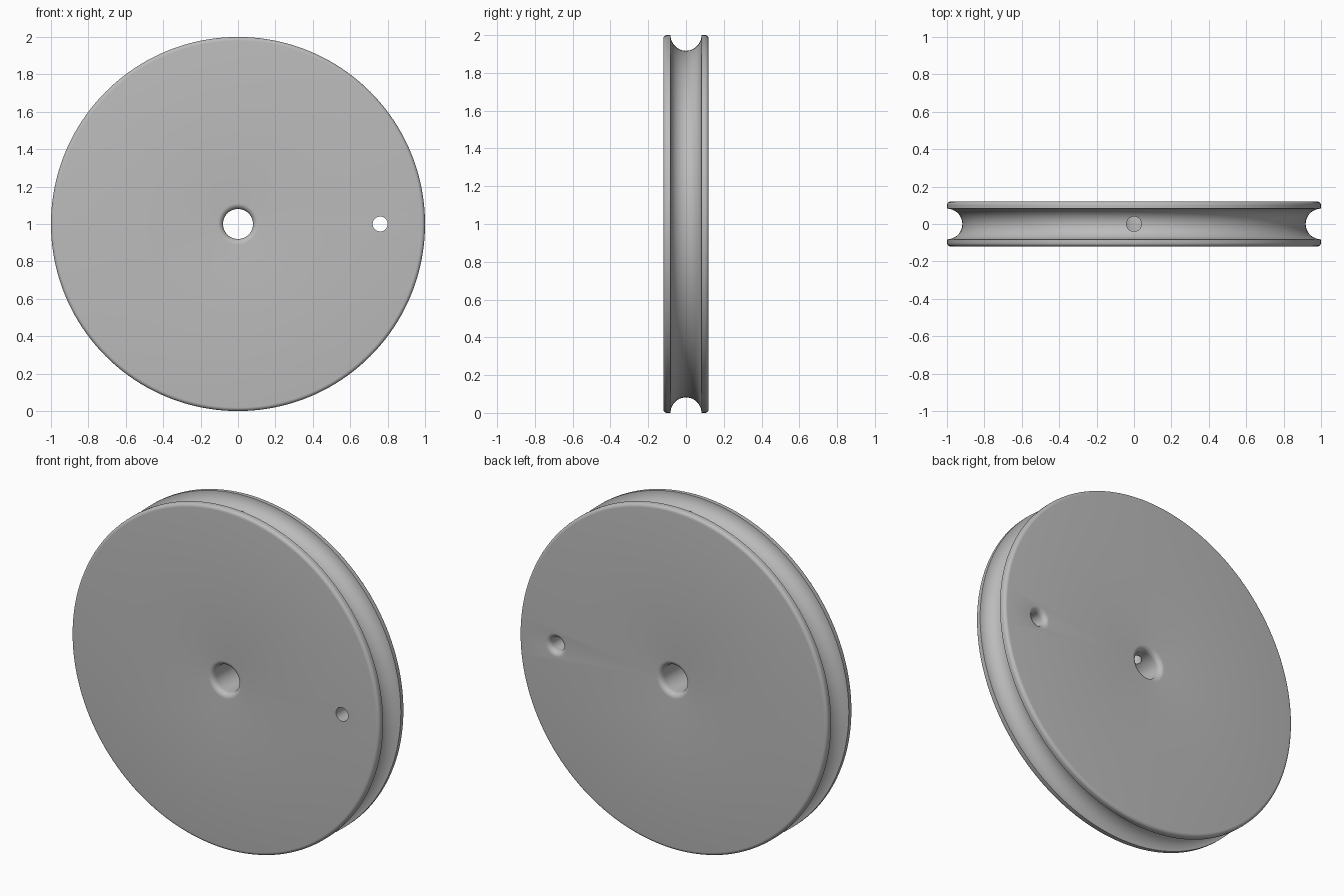
import bpy, bmesh, math
from mathutils import Matrix

cube = bpy.data.objects.get("Cube")
if cube:
    bpy.data.objects.remove(cube)

HALF, RADIUS, BORE, HOLE = 0.12, 1.0, 0.08, 0.04
GROOVE, LIP, FLARE = 0.082, 0.02, 0.03

grey = bpy.data.materials.new("plain grey")
grey.use_nodes = True
colour = (0.5, 0.5, 0.5, 1)
grey.diffuse_color = colour
grey.node_tree.nodes["Principled BSDF"].inputs["Base Color"].default_value = colour


def arc(cr, cy, radius, start, end, steps):
    """Arc points (radius, axial position) between two angles in degrees."""
    angles = [math.radians(start + (end - start) * i / steps) for i in range(steps + 1)]
    return [(cr + radius * math.cos(a), cy + radius * math.sin(a)) for a in angles]


def lathe(name, profile, steps, closed):
    """Spin a profile around the y axis."""
    bm = bmesh.new()
    verts = [bm.verts.new((r, y, 0)) for r, y in profile]
    edges = [bm.edges.new(pair) for pair in zip(verts, verts[1:])]
    if closed:
        edges.append(bm.edges.new((verts[-1], verts[0])))
    bmesh.ops.spin(bm, geom=verts + edges, cent=(0, 0, 0), axis=(0, 1, 0),
                   angle=math.tau, steps=steps, use_duplicate=False)
    bmesh.ops.remove_doubles(bm, verts=bm.verts, dist=1e-5)
    bmesh.ops.holes_fill(bm, edges=[e for e in bm.edges if e.is_boundary], sides=0)
    bmesh.ops.recalc_face_normals(bm, faces=bm.faces)
    mesh = bpy.data.meshes.new(name)
    bm.to_mesh(mesh)
    bm.free()
    mesh.materials.append(grey)
    obj = bpy.data.objects.new(name, mesh)
    bpy.context.collection.objects.link(obj)
    return obj


# Wheel section: flared bore, rounded rims and round rope groove
section = arc(BORE + FLARE, FLARE - HALF, FLARE, 180, 270, 8)
section += arc(RADIUS - LIP, LIP - HALF, LIP, 270, 360, 6)
section += arc(RADIUS, 0, GROOVE, 270, 90, 28)
section += arc(RADIUS - LIP, HALF - LIP, LIP, 0, 90, 6)
section += arc(BORE + FLARE, HALF - FLARE, FLARE, 90, 180, 8)
wheel = lathe("grooved_wheel", section, 160, True)
wheel.location.z = RADIUS

# Crank pin hole: straight at the front, flared at the back
pin = [(HOLE, -HALF - 0.1)] + arc(HOLE + FLARE, HALF - FLARE, FLARE, 180, 90, 8)
pin.append((HOLE + FLARE, HALF + 0.1))
pin_cutter = lathe("pin_hole_cutter", pin, 40, False)
pin_cutter.location = (0.76, 0, RADIUS)

# Radial set screw hole from the groove down into the bore
screw_cutter = lathe("screw_hole_cutter", [(HOLE, -0.5), (HOLE, 0.5)], 40, False)
screw_cutter.data.transform(Matrix.Rotation(math.pi / 2, 4, "X"))
screw_cutter.location.z = RADIUS + 0.53

for cutter in (pin_cutter, screw_cutter):
    cut = wheel.modifiers.new(cutter.name, "BOOLEAN")
    cut.object = cutter
    cut.operation = "DIFFERENCE"
    cut.solver = "EXACT"

# Apply the cuts, drop the cutters and smooth the rounded surfaces
bpy.ops.object.select_all(action="DESELECT")
bpy.context.view_layer.objects.active = wheel
wheel.select_set(True)
for name in [m.name for m in wheel.modifiers]:
    bpy.ops.object.modifier_apply(modifier=name)
for cutter in (pin_cutter, screw_cutter):
    bpy.data.objects.remove(cutter)
bpy.ops.object.shade_smooth_by_angle(angle=math.radians(35))
